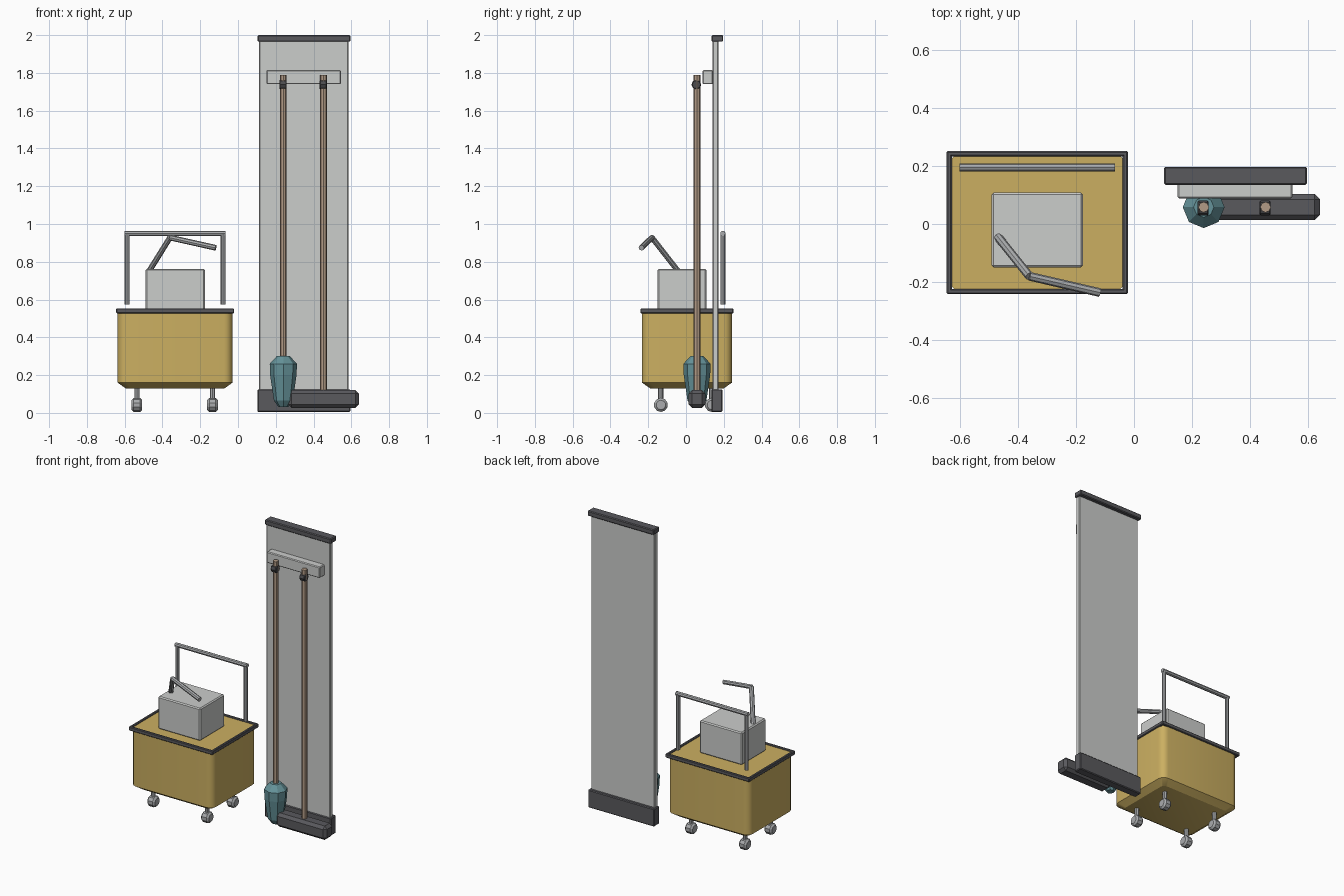
import bpy
import bmesh
import math
from mathutils import Vector

if "Cube" in bpy.data.objects:
    bpy.data.objects.remove(bpy.data.objects["Cube"], do_unlink=True)


def material(name, rgb):
    m = bpy.data.materials.new(name)
    m.use_nodes = True
    col = (*rgb, 1)
    m.diffuse_color = col
    bsdf = next(n for n in m.node_tree.nodes if n.type == 'BSDF_PRINCIPLED')
    bsdf.inputs["Base Color"].default_value = col
    return m


YELLOW = material("mustard yellow", (0.60, 0.43, 0.12))
PALE = material("pale grey", (0.60, 0.61, 0.60))
METAL = material("steel grey", (0.40, 0.41, 0.42))
DARK = material("charcoal", (0.10, 0.10, 0.11))
CLIP = material("dark clip", (0.07, 0.07, 0.075))
WOOD = material("wood", (0.45, 0.33, 0.24))
TEAL = material("teal", (0.13, 0.29, 0.32))


def finish(name, bm, mat, bevel=0.0, segments=1, smooth=None):
    bmesh.ops.recalc_face_normals(bm, faces=bm.faces)
    me = bpy.data.meshes.new(name)
    bm.to_mesh(me)
    bm.free()
    me.materials.append(mat)
    ob = bpy.data.objects.new(name, me)
    bpy.context.collection.objects.link(ob)
    if bevel:
        mod = ob.modifiers.new("Bevel", 'BEVEL')
        mod.width = bevel
        mod.segments = segments
        mod.limit_method = 'ANGLE'
        mod.angle_limit = math.radians(50)
    if smooth:
        bpy.ops.object.select_all(action='DESELECT')
        ob.select_set(True)
        bpy.context.view_layer.objects.active = ob
        bpy.ops.object.shade_smooth_by_angle(angle=math.radians(smooth))
    return ob


def box(name, x, y, z, mat, bevel=0.005):
    # x, y and z are (low, high) pairs
    bm = bmesh.new()
    bmesh.ops.create_cube(bm, size=1)
    for v in bm.verts:
        v.co = [(a + b) / 2 + c * (b - a) for c, (a, b) in zip(v.co, (x, y, z))]
    return finish(name, bm, mat, bevel)


def rod(name, a, b, r, mat, sides=8, bevel=0.0, smooth=None):
    a, b = Vector(a), Vector(b)
    bm = bmesh.new()
    bmesh.ops.create_cone(bm, cap_ends=True, segments=sides, radius1=r, radius2=r,
                          depth=(b - a).length)
    turn = (b - a).to_track_quat('Z', 'Y').to_matrix().to_4x4()
    turn.translation = (a + b) / 2
    bmesh.ops.transform(bm, matrix=turn, verts=bm.verts)
    return finish(name, bm, mat, bevel, smooth=smooth)


def loft(name, rings, mat, smooth=None):
    # Joins stacked rings of equal point counts and caps both ends
    bm = bmesh.new()
    loops = [[bm.verts.new(p) for p in ring] for ring in rings]
    n = len(loops[0])
    for low, high in zip(loops, loops[1:]):
        for i in range(n):
            j = (i + 1) % n
            bm.faces.new((low[i], low[j], high[j], high[i]))
    bm.faces.new(loops[0])
    bm.faces.new(loops[-1])
    return finish(name, bm, mat, smooth=smooth)


def rounded_ring(cx, cy, hx, hy, r, z, steps=5):
    pts = []
    for quarter, (sx, sy) in enumerate(((1, 1), (-1, 1), (-1, -1), (1, -1))):
        for k in range(steps + 1):
            t = math.pi / 2 * (quarter + k / steps)
            pts.append((cx + sx * (hx - r) + r * math.cos(t),
                        cy + sy * (hy - r) + r * math.sin(t), z))
    return pts


# Cart: tub with rounded corners and a chamfered underside
CX, CY = -0.333, 0.005
loft("tub", [rounded_ring(CX, CY, 0.262, 0.195, 0.03, 0.13),
             rounded_ring(CX, CY, 0.304, 0.238, 0.045, 0.16),
             rounded_ring(CX, CY, 0.304, 0.238, 0.045, 0.545)], YELLOW, smooth=30)

# Rim of four bars
for side, s in (("left", 1), ("right", -1)):
    x = CX + s * 0.303
    box("rim_" + side, (x - 0.009, x + 0.009), (CY - 0.238, CY + 0.238), (0.527, 0.553), DARK, 0.004)
for side, s in (("back", 1), ("front", -1)):
    y = CY + s * 0.237
    box("rim_" + side, (CX - 0.312, CX + 0.312), (y - 0.009, y + 0.009), (0.527, 0.553), DARK, 0.004)

# Wringer housing and its bent lever
box("wringer_box", (-0.49, -0.176), (-0.15, 0.108), (0.545, 0.763), PALE, 0.007)
elbow = (-0.36, -0.18, 0.928)
rod("lever_arm", (-0.468, -0.045, 0.755), elbow, 0.015, METAL)
rod("lever_grip", elbow, (-0.118, -0.236, 0.874), 0.015, METAL)

# Push handle
for side, x in (("left", -0.079), ("right", -0.587)):
    rod("handle_post_" + side, (x, 0.195, 0.575), (x, 0.195, 0.955), 0.013, METAL)
rod("handle_bar", (-0.6, 0.195, 0.95), (-0.065, 0.195, 0.95), 0.014, METAL)

# Casters
for x in (-0.535, -0.135):
    for y in (-0.133, 0.137):
        rod("caster_stem", (x, y, 0.06), (x, y, 0.135), 0.014, METAL)
        rod("caster_wheel", (x - 0.028, y, 0.042), (x + 0.028, y, 0.042), 0.037, METAL,
            sides=10, bevel=0.011)

# Wall board with end caps
box("board", (0.112, 0.585), (0.14, 0.172), (0.11, 1.97), PALE)
box("board_top_cap", (0.103, 0.595), (0.135, 0.197), (1.965, 2.0), DARK)
box("board_base", (0.103, 0.595), (0.135, 0.192), (0.005, 0.125), DARK)
box("hanger_rail", (0.15, 0.545), (0.088, 0.142), (1.74, 1.815), PALE)

# Hanging poles with clips
PY = 0.058
for tool, x, foot in (("mop", 0.24, 0.27), ("brush", 0.453, 0.1)):
    rod(tool + "_pole", (x, PY, foot), (x, PY, 1.79), 0.018, WOOD)
    rod(tool + "_clip", (x - 0.021, PY - 0.003, 1.738), (x + 0.017, PY - 0.003, 1.738), 0.026, CLIP,
        bevel=0.004)

# Mop head: eight-sided lathe
profile = ((0.025, 0.03), (0.05, 0.065), (0.07, 0.2), (0.072, 0.26), (0.035, 0.3))
loft("mop_head", [[(0.24 + r * math.cos(k * math.pi / 4), PY + r * math.sin(k * math.pi / 4), z)
                   for k in range(8)] for r, z in profile], TEAL)

# Floor brush
box("brush_head", (0.266, 0.64), (0.013, 0.103), (0.027, 0.12), DARK, 0.018)
